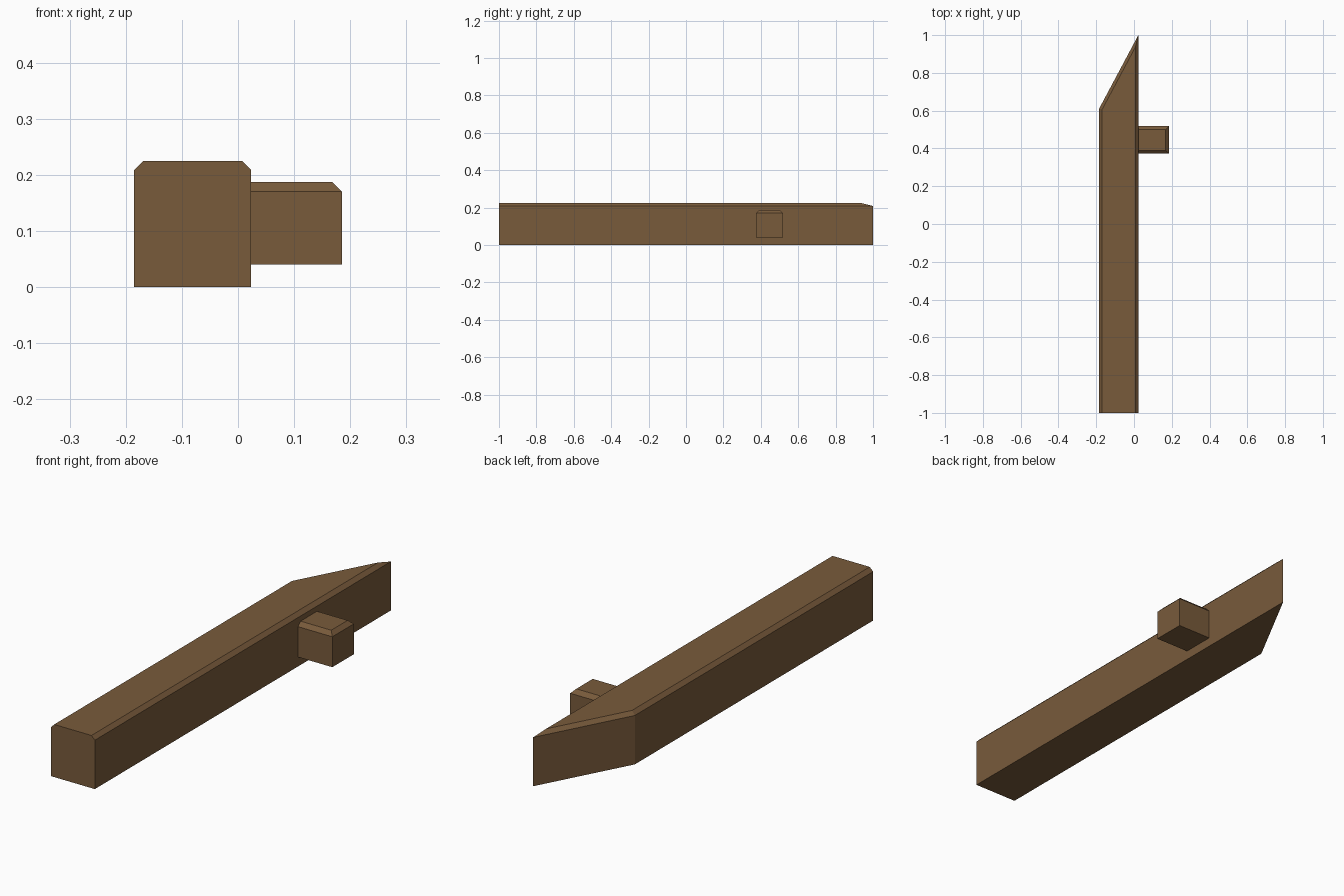
import bpy
from mathutils import Vector

if "Cube" in bpy.data.objects:
    bpy.data.objects.remove(bpy.data.objects["Cube"])

wood = bpy.data.materials.new("brown wood")
wood.diffuse_color = (0.19, 0.104, 0.044, 1)
wood.use_nodes = True
wood.node_tree.nodes["Principled BSDF"].inputs["Base Color"].default_value = wood.diffuse_color


def inset(outline, widths):
    """Move each edge of a counter-clockwise outline inward by its own width."""
    n = len(outline)
    lines = []
    for i, w in enumerate(widths):
        a, b = Vector(outline[i]), Vector(outline[(i + 1) % n])
        d = (b - a).normalized()
        lines.append((a + w * Vector((-d.y, d.x)), d))
    result = []
    for i in range(n):
        (p, d), (q, e) = lines[i - 1], lines[i]
        t = (q - p).cross(e) / d.cross(e)
        result.append(p + d * t)
    return result


def chamfered_block(name, outline, z0, z1, drop, widths):
    """Prism whose top edges are bevelled; width 0 leaves an end plain."""
    n = len(outline)
    verts = [(x, y, z) for z in (z0, z1 - drop) for x, y in outline]
    verts += [(x, y, z1) for x, y in inset(outline, widths)]
    faces = [tuple(reversed(range(n))), tuple(range(2 * n, 3 * n))]
    for r in (0, n):
        for i in range(n):
            j = (i + 1) % n
            faces.append((r + i, r + j, r + n + j, r + n + i))
    mesh = bpy.data.meshes.new(name)
    mesh.from_pydata(verts, [], faces)
    mesh.materials.append(wood)
    obj = bpy.data.objects.new(name, mesh)
    bpy.context.collection.objects.link(obj)
    return obj


# Long beam: plain front end, slanted point at the back
chamfered_block("beam",
                [(-0.185, -1), (0.023, -1), (0.023, 1), (-0.185, 0.61)],
                0, 0.225, 0.016, [0, 0.016, 0.016, 0.016])

# Short stub on the right side, slightly sunk into the beam
chamfered_block("side_stub",
                [(0.018, 0.373), (0.185, 0.373), (0.185, 0.518), (0.018, 0.518)],
                0.04, 0.187, 0.017, [0.017, 0.017, 0.017, 0])
